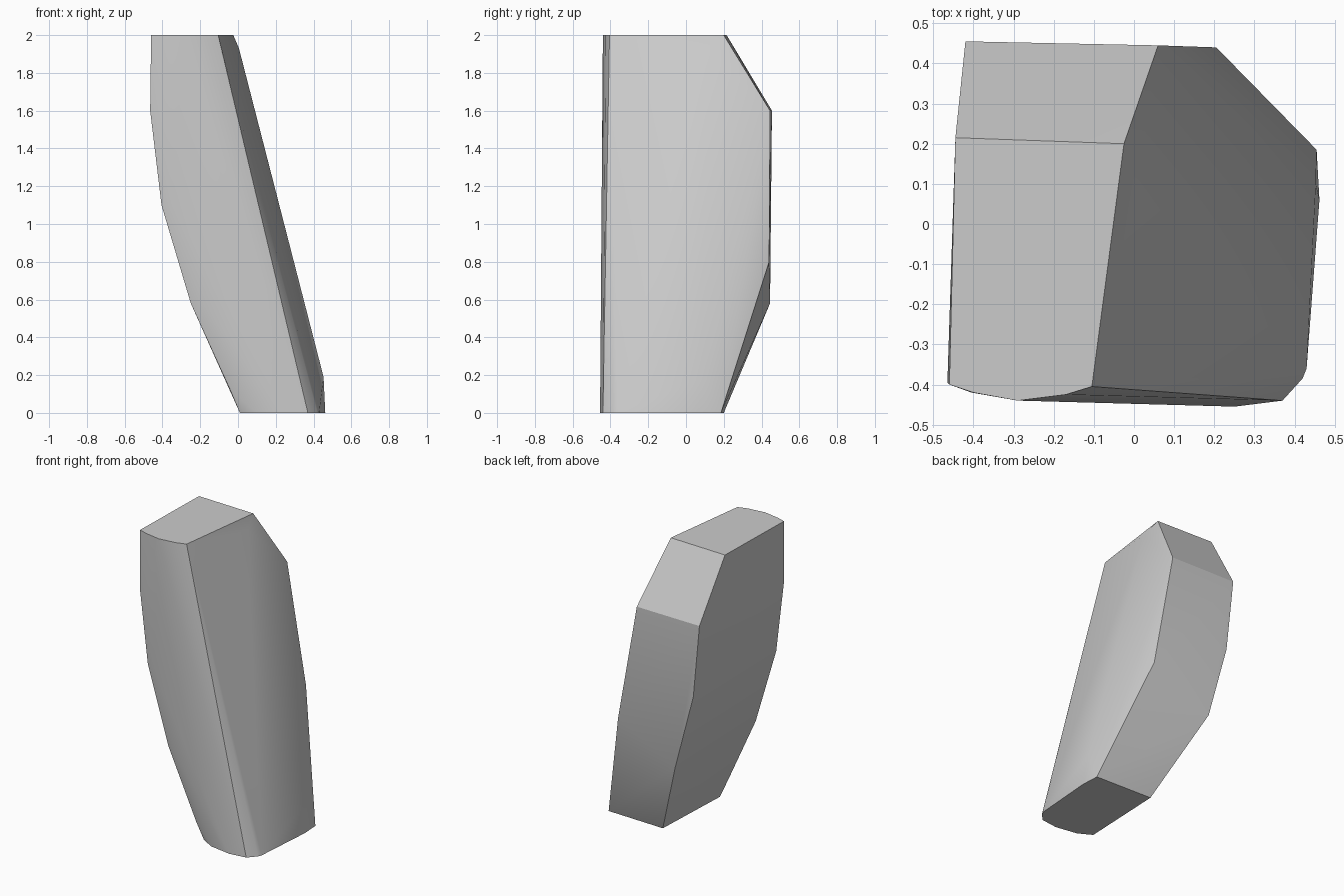
import bpy
import bmesh
import math

cube = bpy.data.objects.get("Cube")
if cube:
    bpy.data.objects.remove(cube, do_unlink=True)

# Single plain grey
grey = bpy.data.materials.new("plain_grey")
grey.use_nodes = True
colour = (0.6, 0.6, 0.6, 1)
grey.diffuse_color = colour
grey.node_tree.nodes["Principled BSDF"].inputs["Base Color"].default_value = colour

# Cut outlines of the two ends
top = [(-.46, -.40), (-.40, -.42), (-.29, -.44), (-.17, -.425),
       (-.105, -.405), (-.025, .20), (-.445, .215)]
bottom = [(.035, .20), (.455, .185), (.462, .06), (.43, -.36), (.42, -.385),
          (.37, -.44), (.25, -.455), (.10, -.43), (.01, -.38)]
points = [(x, y, 2) for x, y in top] + [(x, y, 0) for x, y in bottom]

# Curved side: profile of x, z and the back edge position
for x, z, back_x, back_y in [(-.465, 1.6, -.42, .455), (-.405, 1.1, -.37, .45),
                             (-.25, .58, -.23, .445), (-.04, .12, .0, .24)]:
    points += [(x, -.395, z), (x + .06, -.42, z), (back_x, back_y, z)]

# Leaning side: back edge and slight bulges near the ends
points += [(.06, .445, 1.6), (.205, .44, .8), (.005, .1, 1.93), (.453, .1, .19)]

# Skin the outline into one closed faceted body
bm = bmesh.new()
verts = [bm.verts.new(p) for p in points]
hull = bmesh.ops.convex_hull(bm, input=verts)
loose = [v for v in bm.verts if not v.link_faces]
bmesh.ops.delete(bm, geom=loose, context='VERTS')
bmesh.ops.dissolve_limit(bm, angle_limit=math.radians(0.5),
                         verts=bm.verts[:], edges=bm.edges[:])
bmesh.ops.recalc_face_normals(bm, faces=bm.faces[:])
mesh = bpy.data.meshes.new("leaning_block")
bm.to_mesh(mesh)
bm.free()
mesh.materials.append(grey)
block = bpy.data.objects.new("leaning_block", mesh)
bpy.context.collection.objects.link(block)

# Soft shading on gentle bends, crisp main edges
bpy.context.view_layer.objects.active = block
block.select_set(True)
bpy.ops.object.shade_smooth_by_angle(angle=math.radians(30))
